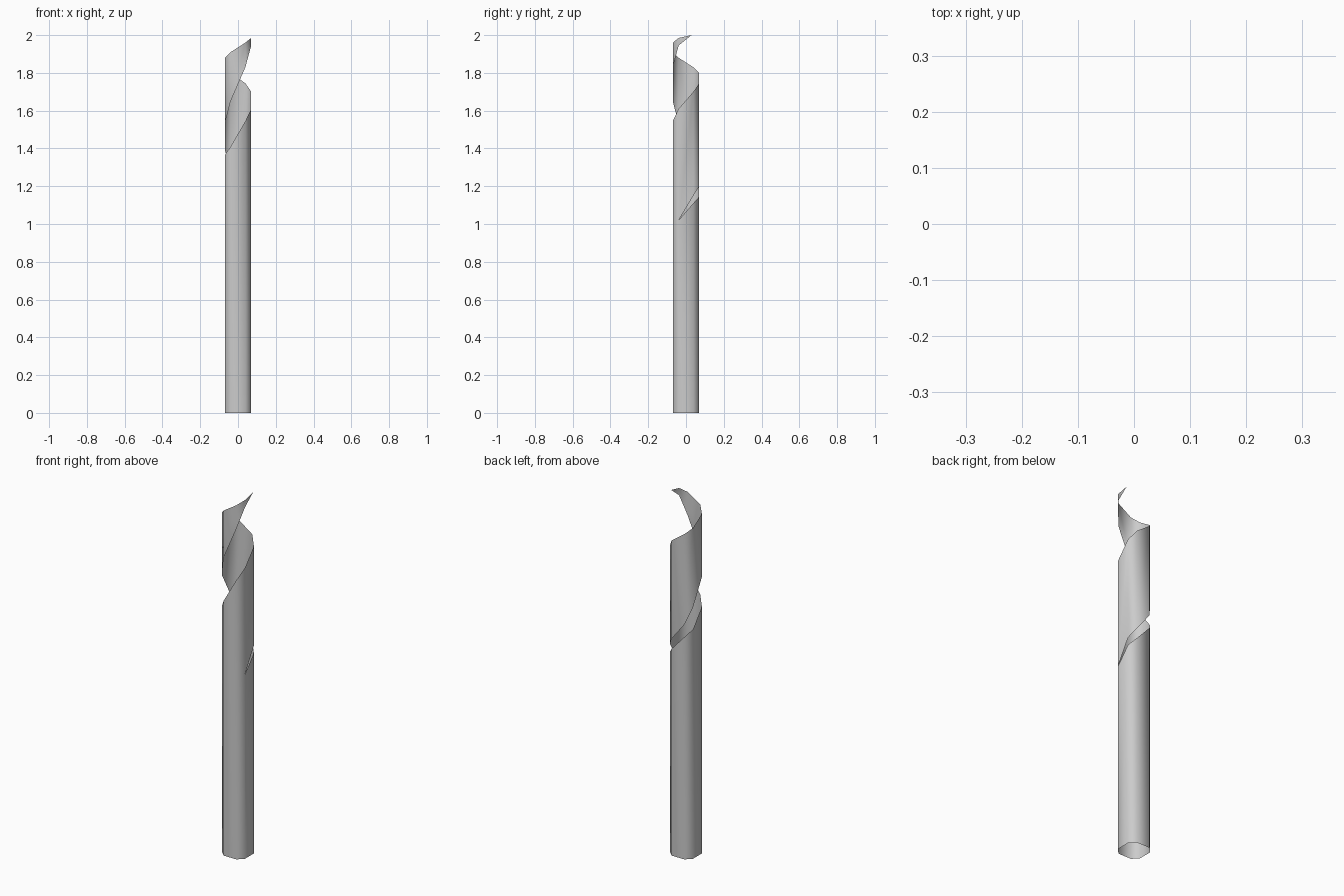
import bpy, bmesh, math

if "Cube" in bpy.data.objects:
    bpy.data.objects.remove(bpy.data.objects["Cube"])

# Chamfered-square section, counter-clockwise, starting where the peel begins
A, B = 0.07, 0.039
SECTION = [(A, -B), (A, B), (B, A), (-B, A), (-A, B), (-A, -B), (-B, -A), (B, -A)]

# Heights of the spiral edges, one value per corner over one full turn
tube_top = [1.02, 1.11, 1.145, 1.23, 1.27, 1.365, 1.41, 1.545, 1.61]
peel_low = [1.02, 1.15, 1.20, 1.30, 1.39, 1.53, 1.65, 1.83, 1.945]
peel_top = [1.61, 1.70, 1.745, 1.80, 1.83, 1.88, 1.91, 1.96, 1.985]

bm = bmesh.new()


def strip(low, high):
    """Wall of vertical quads between two edge curves."""
    for i in range(8):
        (x0, y0), (x1, y1) = SECTION[i], SECTION[(i + 1) % 8]
        pts = [(x0, y0, low[i]), (x1, y1, low[i + 1]),
               (x1, y1, high[i + 1]), (x0, y0, high[i])]
        bm.faces.new([bm.verts.new(p) for p in pts])


# Lower tube and the curling strip above the slit
strip([0.0] * 9, tube_top)
strip(peel_low, peel_top)
# Pointed tip
bm.faces.new([bm.verts.new(p) for p in
              [(A, -B, peel_low[8]), (A, 0.03, 2.0), (A, -B, peel_top[8])]])
# Right-hand wall where strip and tube are joined below the slit start
bmesh.ops.remove_doubles(bm, verts=bm.verts, dist=0.0005)

mesh = bpy.data.meshes.new("peeled_tube")
bm.to_mesh(mesh)
bm.free()
tube = bpy.data.objects.new("peeled_tube", mesh)
bpy.context.collection.objects.link(tube)
bpy.context.view_layer.objects.active = tube
tube.select_set(True)
bpy.ops.object.shade_smooth_by_angle(angle=math.radians(60))
